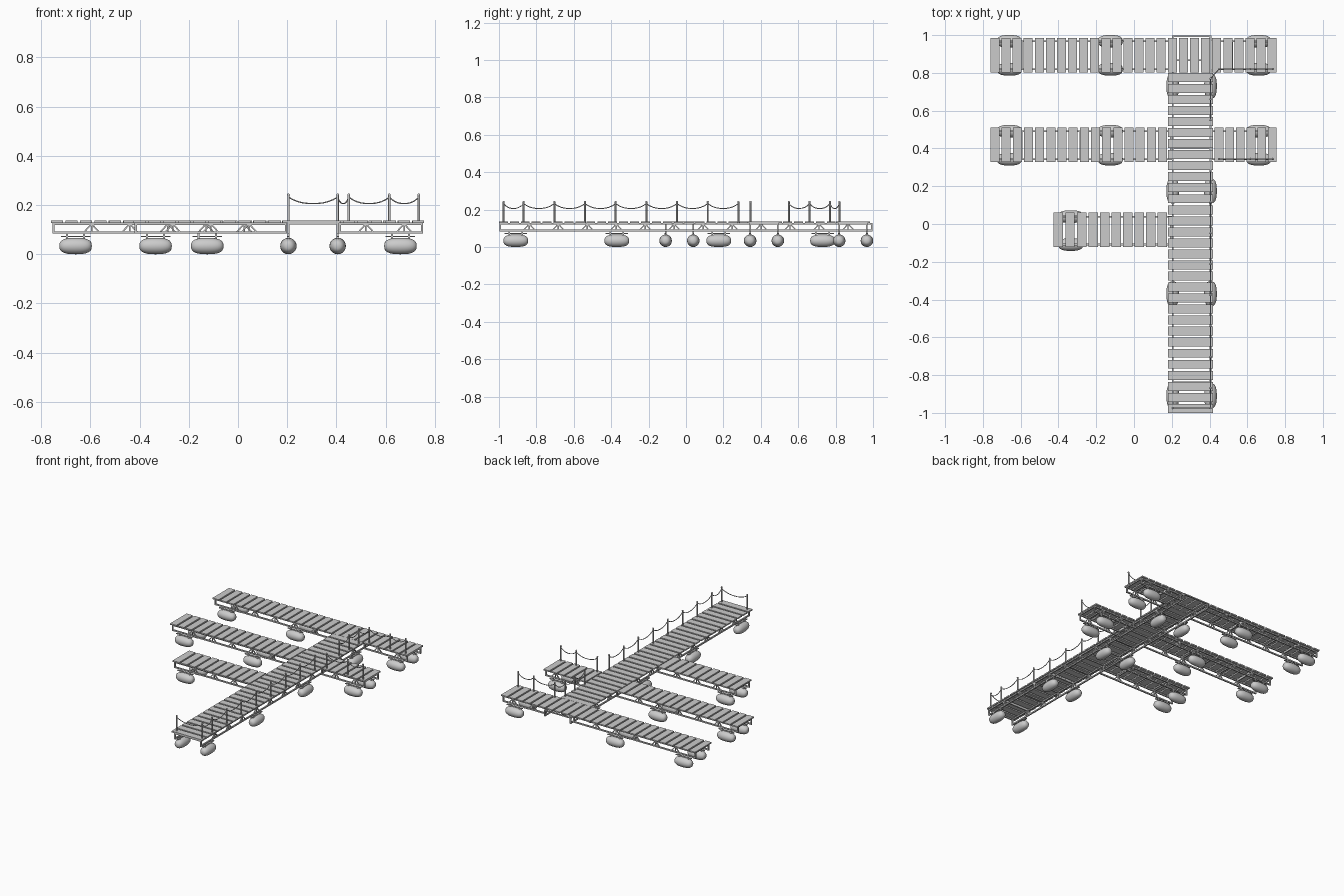
import bpy, bmesh, math
from mathutils import Vector, Matrix

if "Cube" in bpy.data.objects:
    bpy.data.objects.remove(bpy.data.objects["Cube"])


def finish(bm, name, smooth=False):
    bmesh.ops.recalc_face_normals(bm, faces=bm.faces)
    me = bpy.data.meshes.new(name)
    bm.to_mesh(me)
    bm.free()
    ob = bpy.data.objects.new(name, me)
    bpy.context.collection.objects.link(ob)
    if smooth:
        bpy.context.view_layer.objects.active = ob
        ob.select_set(True)
        bpy.ops.object.shade_smooth_by_angle(angle=math.radians(40))
        ob.select_set(False)
    return ob


def box(bm, lo, hi):
    lo, hi = Vector(lo), Vector(hi)
    m = Matrix.Translation((lo + hi) / 2) @ Matrix.Diagonal((*(hi - lo), 1))
    bmesh.ops.create_cube(bm, size=1, matrix=m)


def bar(bm, a, b, w, sides=0):
    """Square bar, or round rod when sides is given, between two points."""
    a, b = Vector(a), Vector(b)
    d = b - a
    m = Matrix.Translation((a + b) / 2) @ d.to_track_quat('Z', 'Y').to_matrix().to_4x4()
    if sides:
        bmesh.ops.create_cone(bm, cap_ends=True, segments=sides, radius1=w / 2,
                              radius2=w / 2, depth=d.length, matrix=m)
    else:
        bmesh.ops.create_cube(bm, size=1, matrix=m @ Matrix.Diagonal((w, w, d.length, 1)))


def place(axis, along, across, z):
    return Vector((along, across, z)) if axis == 'x' else Vector((across, along, z))


ZT, ZB, BW = 0.124, 0.088, 0.009      # truss chord heights and bar width


def planks(name, axis, start, end, mid, half):
    bm = bmesh.new()
    n = max(1, round((end - start) / 0.0583))
    pitch = (end - start + 0.011) / n
    for i in range(n):
        s = start + i * pitch
        box(bm, place(axis, s, mid - half, 0.128), place(axis, s + pitch - 0.011, mid + half, 0.137))
    finish(bm, name)


def truss(name, axis, start, end, mid, half, nodes):
    bm = bmesh.new()
    for side in (-1, 1):
        c = mid + side * half
        for z in (ZT, ZB):
            bar(bm, place(axis, start, c, z), place(axis, end, c, z), BW)
        for e in (start + BW / 2, end - BW / 2):
            bar(bm, place(axis, e, c, ZB), place(axis, e, c, ZT), BW)
        for s in nodes:
            bar(bm, place(axis, s, c, ZB), place(axis, s, c, ZT), 0.006)
            for d in (-0.032, 0.032):
                bar(bm, place(axis, s + d, c, ZB), place(axis, s, c, ZT), 0.006)
    # cross members under the deck
    for s in [start + BW / 2, end - BW / 2] + nodes:
        bar(bm, place(axis, s, mid - half, ZT), place(axis, s, mid + half, ZT), 0.008)
    finish(bm, name)


def steps(first, last):
    out = []
    while first < last:
        out.append(first)
        first += 0.155
    return out


# decks
planks("main_deck_planks", 'y', -1.0, 0.80, 0.30, 0.119)
planks("far_finger_planks", 'x', -0.76, 0.755, 0.893, 0.092)
planks("middle_finger_planks_left", 'x', -0.76, 0.175, 0.42, 0.092)
planks("middle_finger_planks_right", 'x', 0.427, 0.755, 0.42, 0.092)
planks("near_finger_planks", 'x', -0.425, 0.175, -0.03, 0.092)

# trusses
truss("main_truss", 'y', -0.998, 0.998, 0.305, 0.10, steps(-0.838, 0.96))
for nm, mid in (("far", 0.893), ("middle", 0.417)):
    truss(nm + "_finger_truss_left", 'x', -0.754, 0.20, mid, 0.074, steps(-0.595, 0.15))
    truss(nm + "_finger_truss_right", 'x', 0.41, 0.752, mid, 0.074, [0.52, 0.675])
truss("near_finger_truss", 'x', -0.42, 0.20, -0.035, 0.074, steps(-0.265, 0.15))


# floats with mounting brackets
def float_unit(fl, br, axis, along, across):
    half, rad, rings, seg = 0.066, 0.0335, 16, 20
    loops = []
    for i in range(1, rings):
        a = math.pi * i / rings
        t = -math.copysign(abs(math.cos(a)) ** 0.8, math.cos(a)) * half
        r = rad * math.sin(a) ** 0.7
        loops.append([fl.verts.new(place(axis, along + t, across + r * math.cos(2 * math.pi * k / seg),
                                         rad + r * math.sin(2 * math.pi * k / seg)))
                      for k in range(seg)])
    for p, q in zip(loops, loops[1:]):
        for k in range(seg):
            fl.faces.new((p[k], p[(k + 1) % seg], q[(k + 1) % seg], q[k]))
    for ring, t in ((loops[0], -half), (loops[-1], half)):
        tip = fl.verts.new(place(axis, along + t, across, rad))
        for k in range(seg):
            fl.faces.new((ring[k], ring[(k + 1) % seg], tip))
    # saddle strip and hangers
    box(br, place(axis, along - 0.06, across - 0.005, 0.070), place(axis, along + 0.06, across + 0.005, 0.075))
    for d in (-0.035, 0.035):
        bar(br, place(axis, along + d, across, 0.058), place(axis, along + d, across, ZB), 0.008)


fl, br = bmesh.new(), bmesh.new()
for y in (-0.91, -0.37, 0.175, 0.73):
    for x in (0.205, 0.405):
        float_unit(fl, br, 'y', y, x)
for mid, xs in ((0.893, (-0.66, -0.125, 0.66)), (0.417, (-0.66, -0.125, 0.66)), (-0.035, (-0.335,))):
    for x in xs:
        for s in (-0.074, 0.074):
            float_unit(fl, br, 'x', x, mid + s)
finish(fl, "floats", True)
finish(br, "float_brackets")

# rope railings
runs = [
    [(0.205, -0.975), (0.405, -0.975)] + [(0.405, -0.868 + 0.164 * i) for i in range(8)],
    [(0.405, 0.55), (0.405, 0.66), (0.405, 0.77), (0.45, 0.82), (0.615, 0.82), (0.735, 0.82)],
    [(0.45, 0.345), (0.615, 0.345), (0.735, 0.345)],
]
posts, ropes = bmesh.new(), bmesh.new()
for run in runs:
    for x, y in run:
        bar(posts, (x, y, 0.12), (x, y, 0.242), 0.010, 10)
        bmesh.ops.create_uvsphere(posts, u_segments=10, v_segments=6, radius=0.006,
                                  matrix=Matrix.Translation((x, y, 0.241)))
    for (x0, y0), (x1, y1) in zip(run, run[1:]):
        pts = []
        for i in range(11):
            t = i / 10
            pts.append((x0 + (x1 - x0) * t, y0 + (y1 - y0) * t,
                        0.206 + 0.026 * abs(2 * t - 1) ** 2.4))
        for a, b in zip(pts, pts[1:]):
            bar(ropes, a, b, 0.005, 8)
finish(posts, "railing_posts", True)
finish(ropes, "railing_ropes", True)
